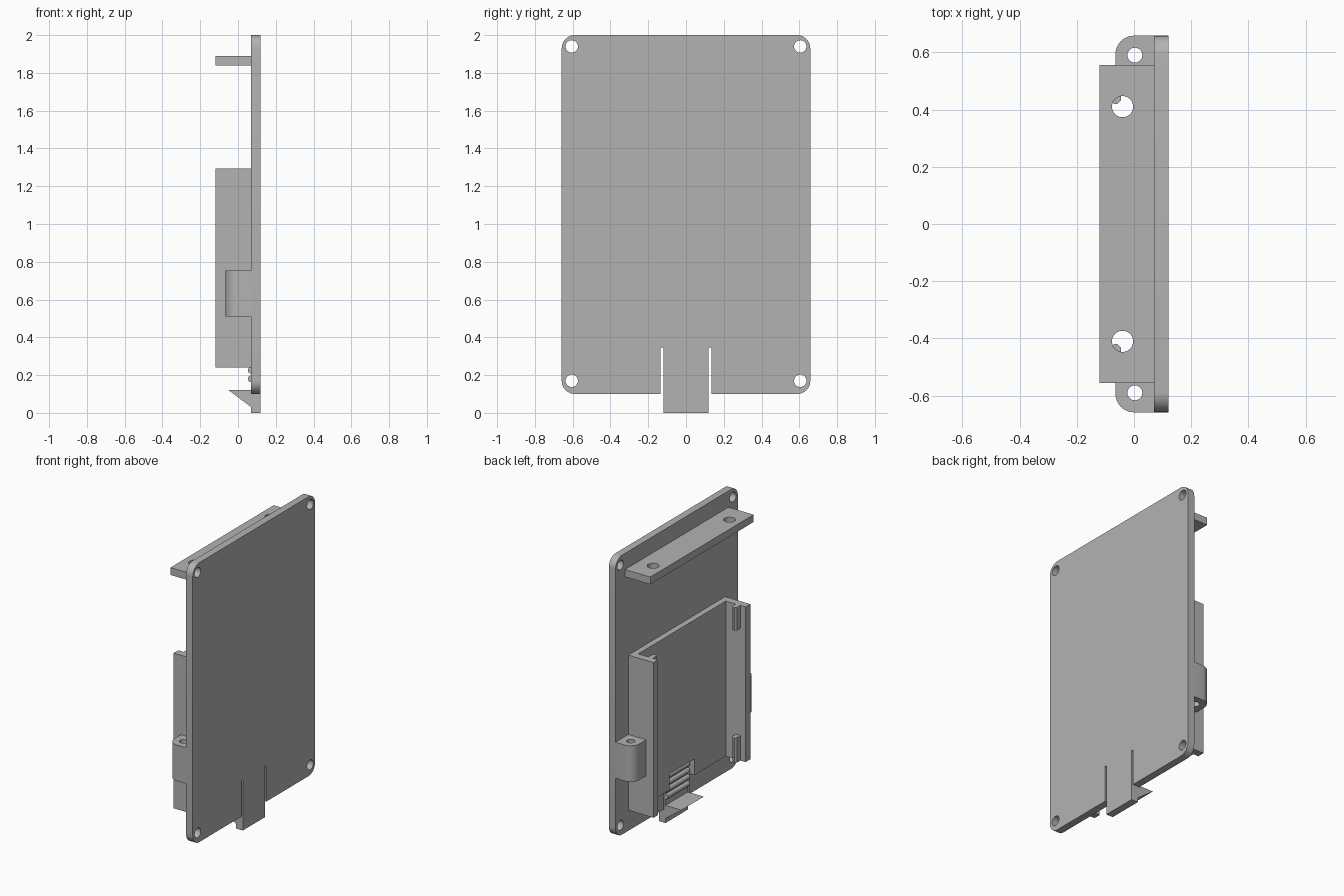
import bpy
import bmesh
from math import sin, cos, pi, radians
from mathutils import Vector

if "Cube" in bpy.data.objects:
    bpy.data.objects.remove(bpy.data.objects["Cube"], do_unlink=True)

grey = bpy.data.materials.new("plain grey")
grey.use_nodes = True
COLOUR = (0.45, 0.45, 0.45, 1)
grey.diffuse_color = COLOUR
grey.node_tree.nodes["Principled BSDF"].inputs["Base Color"].default_value = COLOUR


def prism(name, outline, axis, lo, hi):
    """Extrude a 2D outline along x (outline y,z), y (outline x,z) or z (outline x,y)."""
    place = {"x": lambda a, b, t: (t, a, b),
             "y": lambda a, b, t: (a, t, b),
             "z": lambda a, b, t: (a, b, t)}[axis]
    bm = bmesh.new()
    face = bm.faces.new([bm.verts.new(place(a, b, lo)) for a, b in outline])
    new = bmesh.ops.extrude_face_region(bm, geom=[face])["geom"]
    step = Vector(place(0, 0, hi - lo))
    bmesh.ops.translate(bm, vec=step, verts=[v for v in new if isinstance(v, bmesh.types.BMVert)])
    bmesh.ops.recalc_face_normals(bm, faces=bm.faces)
    mesh = bpy.data.meshes.new(name)
    bm.to_mesh(mesh)
    bm.free()
    mesh.materials.append(grey)
    obj = bpy.data.objects.new(name, mesh)
    bpy.context.collection.objects.link(obj)
    return obj


def arc(cx, cy, r, start, end, n=10):
    return [(cx + r * cos(radians(start + (end - start) * i / n)),
             cy + r * sin(radians(start + (end - start) * i / n))) for i in range(n + 1)]


def circle(cx, cy, r, n=32):
    return arc(cx, cy, r, 0, 360, n)[:-1]


def rect(a0, a1, b0, b1):
    return [(a0, b0), (a1, b0), (a1, b1), (a0, b1)]


def cut(obj, cutters):
    """Subtract the cutters from the object and remove them."""
    for c in cutters:
        c.hide_render = True
        m = obj.modifiers.new("cut", "BOOLEAN")
        m.operation, m.solver, m.object = "DIFFERENCE", "EXACT", c
    graph = bpy.context.evaluated_depsgraph_get()
    mesh = bpy.data.meshes.new_from_object(obj.evaluated_get(graph))
    obj.modifiers.clear()
    obj.data = mesh
    for c in cutters:
        bpy.data.objects.remove(c, do_unlink=True)


BACK, FRONT, EDGE = 0.07, 0.12, -0.12
HALF, LOW, TOP, R = 0.658, 0.10, 2.0, 0.07
TONGUE, SLOT, SLOT_TOP = 0.12, 0.135, 0.345

# Main plate with rounded corners and a slotted spring tongue
right_half = ([(TONGUE, 0), (TONGUE, SLOT_TOP), (SLOT, SLOT_TOP), (SLOT, LOW)]
              + arc(HALF - R, LOW + R, R, -90, 0)
              + arc(HALF - R, TOP - R, R, 0, 90))
left_half = [(-y, z) for y, z in reversed(right_half)]
plate = prism("main_plate", right_half + left_half, "x", BACK, FRONT)
cut(plate, [prism("hole", circle(s * 0.605, z, 0.033), "x", 0, 0.2)
            for s in (-1, 1) for z in (0.17, 1.94)])

# Wedge hook and grip ridges on the tongue
prism("tongue_hook", [(FRONT, 0), (0.11, 0), (-0.05, LOW + 0.02), (FRONT, LOW + 0.02)],
      "y", -TONGUE, TONGUE)
for i in range(4):
    prism("grip_ridge", circle(BACK, 0.18 + 0.045 * i, 0.018, 16), "y", -TONGUE, TONGUE)

# Upper shelf with two holes
shelf = prism("upper_shelf", rect(EDGE, BACK, -0.555, 0.555), "z", 1.84, 1.89)
cut(shelf, [prism("hole", circle(-0.04, s * 0.41, 0.037), "z", 1.7, 2) for s in (-1, 1)])

# Channel-shaped tray with a notch around the tongue
OUT, INN, FLOOR, T0, T1 = 0.52, 0.47, 0.03, 0.24, 1.295
tray = prism("tray", [(BACK, -OUT), (BACK, OUT), (EDGE, OUT), (EDGE, INN),
                      (FLOOR, INN), (FLOOR, -INN), (EDGE, -INN), (EDGE, -OUT)], "z", T0, T1)
cut(tray, [prism("notch", rect(-SLOT, SLOT, 0.1, 0.35), "x", 0, 0.2)])

for s in (-1, 1):
    # Retaining ribs inside the tray walls
    for z0, z1 in ((T0, 0.41), (1.14, T1)):
        rib = [(-0.08, s * INN), (-0.08, s * 0.432), (-0.07, s * 0.42),
               (-0.058, s * 0.42), (-0.046, s * 0.432), (-0.046, s * INN)]
        prism("retaining_rib", rib, "z", z0, z1)
    # Rounded side lugs
    outline = [(BACK, 0.51), (BACK, HALF)] + arc(0, HALF - 0.065, 0.065, 90, 180) + [(-0.065, 0.51)]
    lug = prism("side_lug", [(x, s * y) for x, y in outline], "z", 0.51, 0.755)
    cut(lug, [prism("hole", circle(0.003, s * 0.59, 0.026), "z", 0.4, 0.9)])

# Smooth the round parts, keep edges sharp
for obj in bpy.context.collection.objects:
    obj.select_set(obj.type == "MESH" and grey.name in obj.data.materials)
    if obj.select_get():
        bpy.context.view_layer.objects.active = obj
bpy.ops.object.shade_smooth_by_angle(angle=pi / 6)
